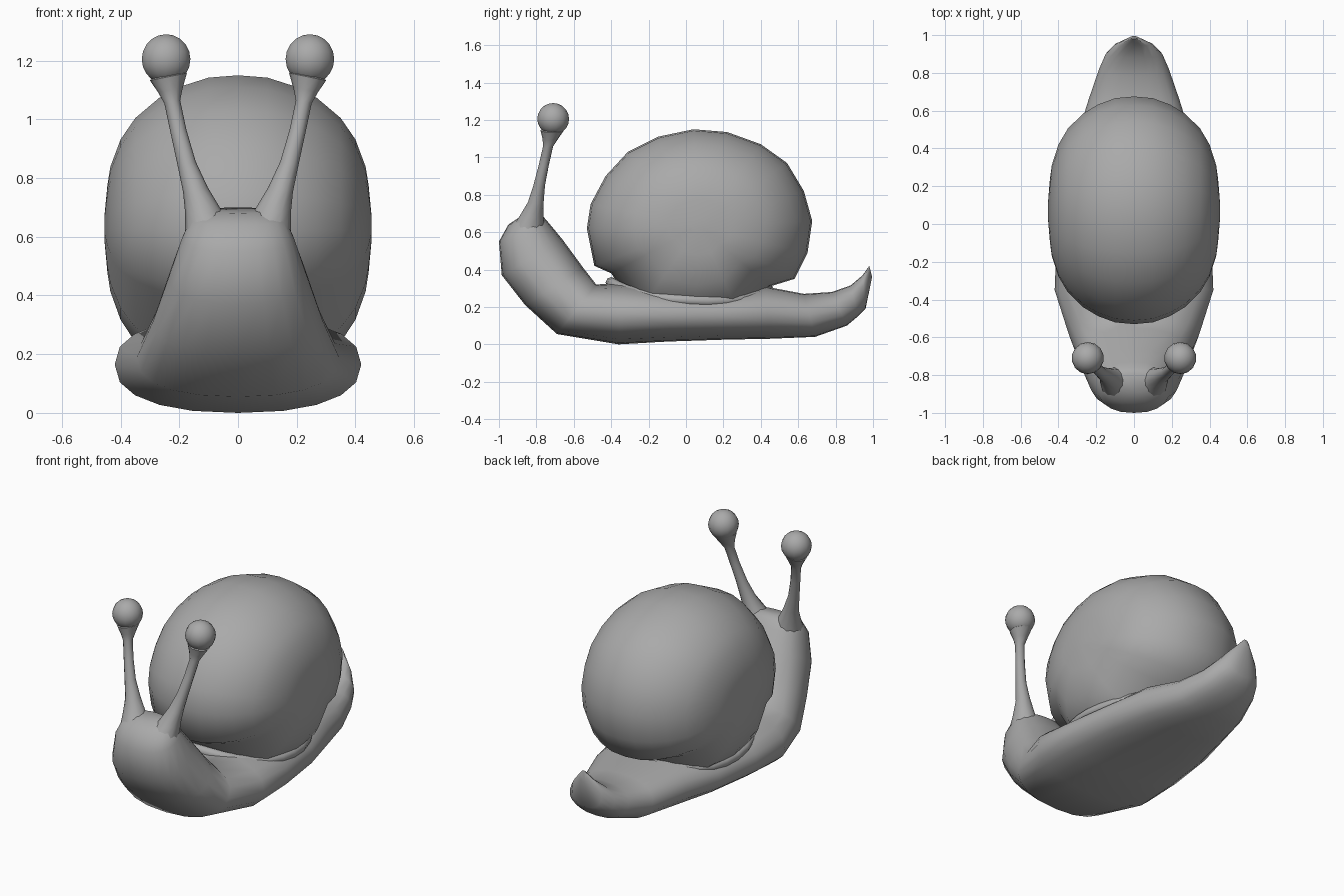
import bpy, bmesh, math
from mathutils import Vector

if "Cube" in bpy.data.objects:
    bpy.data.objects.remove(bpy.data.objects["Cube"])

grey = bpy.data.materials.new("plain grey")
grey.diffuse_color = (0.4, 0.4, 0.4, 1)
grey.use_nodes = True
grey.node_tree.nodes["Principled BSDF"].inputs["Base Color"].default_value = grey.diffuse_color


def finish(name, bm):
    """Turn a bmesh into a smooth-shaded grey object."""
    bmesh.ops.recalc_face_normals(bm, faces=bm.faces)
    me = bpy.data.meshes.new(name)
    bm.to_mesh(me)
    bm.free()
    me.materials.append(grey)
    me.shade_smooth()
    me.set_sharp_from_angle(angle=math.radians(55))
    ob = bpy.data.objects.new(name, me)
    bpy.context.collection.objects.link(ob)
    return ob


def loft(name, rings, closed=False):
    """Bridge equal-length rings of points, capping the ends unless closed."""
    bm = bmesh.new()
    loops = [[bm.verts.new(p) for p in ring] for ring in rings]
    n = len(loops[0])
    pairs = list(zip(loops, loops[1:]))
    if closed:
        pairs.append((loops[-1], loops[0]))
    for a, b in pairs:
        for i in range(n):
            j = (i + 1) % n
            bm.faces.new((a[i], a[j], b[j], b[i]))
    if not closed:
        bm.faces.new(loops[0])
        bm.faces.new(loops[-1])
    return finish(name, bm)


def power(v, e):
    return math.copysign(abs(v) ** e, v)


# Body: rounded sections from tail to head (belly y, z, back y, z, half width)
sections = [
    (0.995, 0.36, 0.98, 0.42, 0.02),
    (0.96, 0.19, 0.945, 0.37, 0.10),
    (0.92, 0.15, 0.88, 0.315, 0.15),
    (0.86, 0.10, 0.78, 0.28, 0.185),
    (0.69, 0.04, 0.63, 0.27, 0.24),
    (0.45, 0.03, 0.42, 0.31, 0.31),
    (0.20, 0.025, 0.20, 0.29, 0.37),
    (-0.10, 0.015, -0.10, 0.30, 0.41),
    (-0.36, 0.0, -0.34, 0.33, 0.42),
    (-0.69, 0.055, -0.48, 0.32, 0.345),
    (-0.86, 0.21, -0.55, 0.41, 0.29),
    (-0.985, 0.37, -0.66, 0.56, 0.235),
    (-1.0, 0.55, -0.73, 0.645, 0.19),
    (-0.95, 0.64, -0.76, 0.68, 0.16),
    (-0.89, 0.68, -0.79, 0.70, 0.09),
]
SIDES = 20
rings = []
for by, bz, ty, tz, w in sections:
    ring = []
    for i in range(SIDES):
        a = math.tau * i / SIDES
        s = power(math.sin(a), 0.85)
        ring.append(Vector((w * power(math.cos(a), 0.85),
                            (by + ty) / 2 + s * (ty - by) / 2,
                            (bz + tz) / 2 + s * (tz - bz) / 2)))
    rings.append(ring)
loft("body", rings)

# Shell: side outline (y, z) scaled toward its hub across the width
outline = [(-0.53, 0.62), (-0.51, 0.75), (-0.43, 0.90), (-0.31, 1.03),
           (-0.15, 1.11), (0.04, 1.15), (0.22, 1.135), (0.40, 1.07),
           (0.54, 0.97), (0.63, 0.82), (0.675, 0.66), (0.65, 0.49),
           (0.58, 0.35), (0.45, 0.31), (0.30, 0.13), (0.04, 0.09),
           (-0.26, 0.16), (-0.40, 0.38), (-0.49, 0.42)]
half = [(0.0, 1.0), (0.10, 0.985), (0.19, 0.93), (0.27, 0.85), (0.35, 0.72),
        (0.40, 0.58), (0.435, 0.40), (0.445, 0.28), (0.455, 0.08)]
hub_y, hub_z = 0.07, 0.63
profile = [(-x, r) for x, r in reversed(half[1:])] + half
loft("shell", [[Vector((x, hub_y + r * (y - hub_y), hub_z + r * (z - hub_z)))
                for y, z in outline] for x, r in profile])

# Collar: soft lip of the body around the shell opening
rings = []
for k in range(28):
    a = math.tau * k / 28
    out = Vector((math.sin(a), math.cos(a), 0))
    centre = Vector((0.345 * out.x, 0.02 + 0.42 * out.y,
                     0.235 + 0.075 * abs(out.y) ** 3 - 0.02 * out.y))
    rings.append([centre + out * 0.03 * math.cos(b) + Vector((0, 0, 0.03 * math.sin(b)))
                  for b in (math.tau * m / 8 for m in range(8))])
loft("collar", rings, closed=True)

# Eye stalks with flared cups, and eyeballs (x, y, z, radius)
stalk = [(0.08, -0.85, 0.60, 0.10), (0.115, -0.828, 0.68, 0.065),
         (0.145, -0.803, 0.76, 0.042), (0.175, -0.785, 0.85, 0.031),
         (0.203, -0.76, 0.96, 0.027), (0.224, -0.737, 1.06, 0.027),
         (0.23, -0.725, 1.10, 0.042), (0.237, -0.715, 1.145, 0.063),
         (0.238, -0.714, 1.15, 0.055)]
for side, label in ((-1, "left"), (1, "right")):
    rings = []
    for x, y, z, r in stalk:
        rings.append([Vector((side * (x + r * math.cos(a)), y + r * math.sin(a),
                              z + 0.2 * r * math.cos(a) * (-1 if z > 0.7 else 0)))
                      for a in (math.tau * m / 12 for m in range(12))])
    loft(label + "_eye_stalk", rings)
    bm = bmesh.new()
    bmesh.ops.create_uvsphere(bm, u_segments=14, v_segments=10, radius=0.085)
    bmesh.ops.translate(bm, verts=bm.verts, vec=(side * 0.245, -0.71, 1.205))
    finish(label + "_eye", bm)
